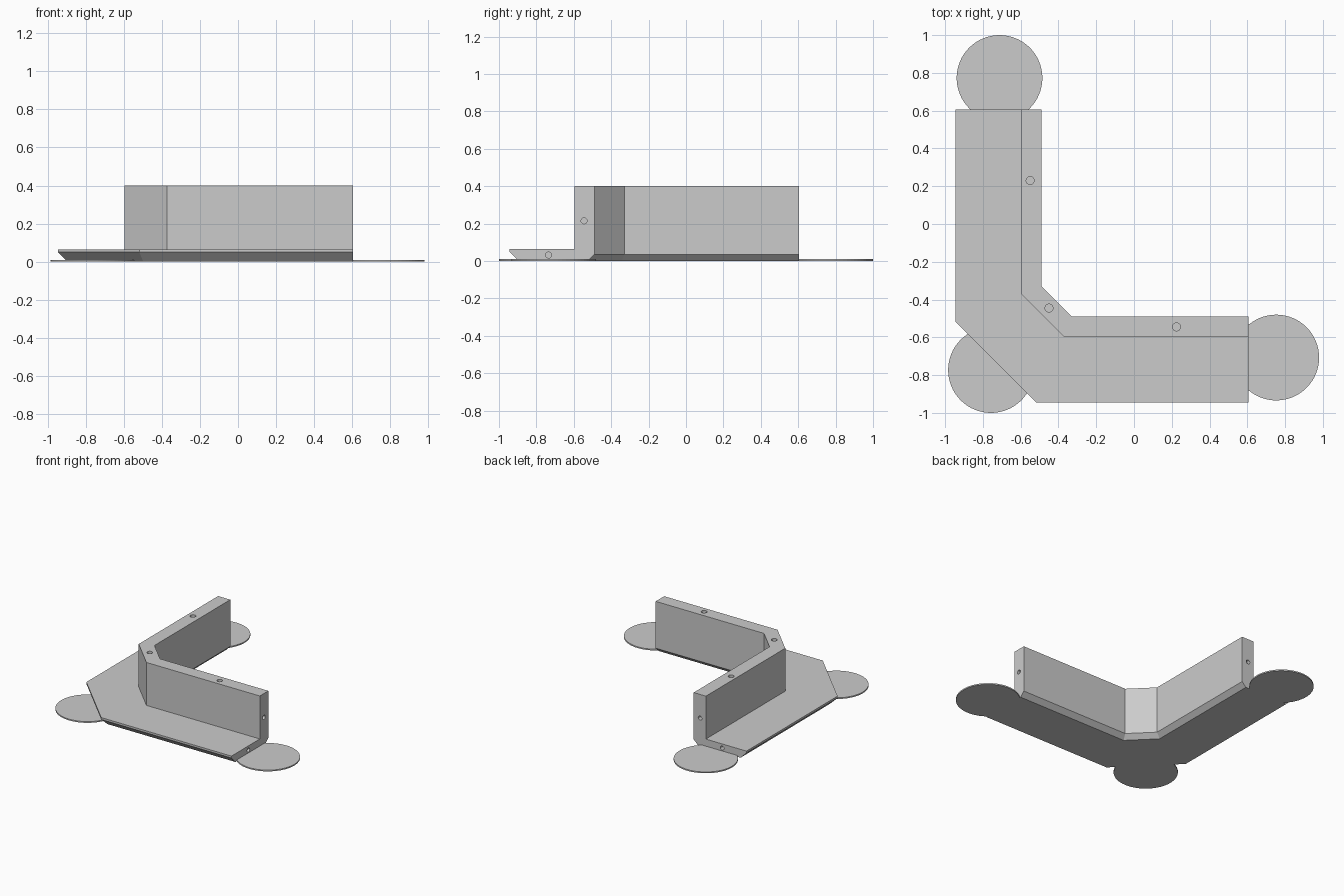
import bpy, bmesh, math
from mathutils import Matrix

if "Cube" in bpy.data.objects:
    bpy.data.objects.remove(bpy.data.objects["Cube"])

grey = bpy.data.materials.new("plain grey")
grey.diffuse_color = (0.6, 0.6, 0.6, 1)
grey.use_nodes = True
grey.node_tree.nodes["Principled BSDF"].inputs["Base Color"].default_value = grey.diffuse_color


def finish(name, bm):
    bmesh.ops.recalc_face_normals(bm, faces=bm.faces)
    mesh = bpy.data.meshes.new(name)
    bm.to_mesh(mesh)
    bm.free()
    obj = bpy.data.objects.new(name, mesh)
    mesh.materials.append(grey)
    bpy.context.collection.objects.link(obj)
    return obj


def cylinder(bm, centre, radius, depth, sides, rotation=Matrix()):
    bmesh.ops.create_cone(bm, cap_ends=True, segments=sides, radius1=radius,
                          radius2=radius, depth=depth,
                          matrix=Matrix.Translation(centre) @ rotation)


# Corner bracket: L profile (distance outward, height) mitred round the bend
END, INNER, BEND = 0.605, -0.49, -0.33
MITRE = math.tan(math.pi / 8)
profile = [(0, 0.035), (0, 0.4), (0.105, 0.4), (0.105, 0.065),
           (0.455, 0.065), (0.455, 0.05), (0.405, 0), (0.035, 0)]
bm = bmesh.new()
rings = []
for station in range(4):
    ring = []
    for d, z in profile:
        a, b = INNER - d, BEND - d * MITRE
        x, y = [(END, a), (b, a), (a, b), (a, END)][station]
        ring.append(bm.verts.new((x, y, z)))
    rings.append(ring)
n = len(profile)
for r, s in zip(rings, rings[1:]):
    for i in range(n):
        j = (i + 1) % n
        bm.faces.new((r[i], r[j], s[j], s[i]))
bm.faces.new(rings[0])
bm.faces.new(rings[-1])
bracket = finish("corner_bracket", bm)

# Pin holes in the wall top and in both ends
bm = bmesh.new()
for x, y in [(0.225, -0.545), (-0.45, -0.445), (-0.55, 0.23)]:
    cylinder(bm, (x, y, 0.4), 0.021, 0.2, 24)
for across, z in [(-0.545, 0.215), (-0.735, 0.032)]:
    cylinder(bm, (END, across, z), 0.016, 0.2, 24, Matrix.Rotation(math.pi / 2, 4, 'Y'))
    cylinder(bm, (across, END, z), 0.016, 0.2, 24, Matrix.Rotation(math.pi / 2, 4, 'X'))
cutter = finish("pin_hole_cutter", bm)
cutter.hide_render = True
cutter.hide_viewport = True
cut = bracket.modifiers.new("pin holes", 'BOOLEAN')
cut.object = cutter
cut.solver = 'EXACT'

# Thin round pads under the ends and the outer corner
for name, x, y in [("right_pad", 0.753, -0.707), ("back_pad", -0.712, 0.773),
                   ("corner_pad", -0.757, -0.773)]:
    bm = bmesh.new()
    cylinder(bm, (x, y, 0.005), 0.227, 0.01, 64)
    finish(name, bm)
